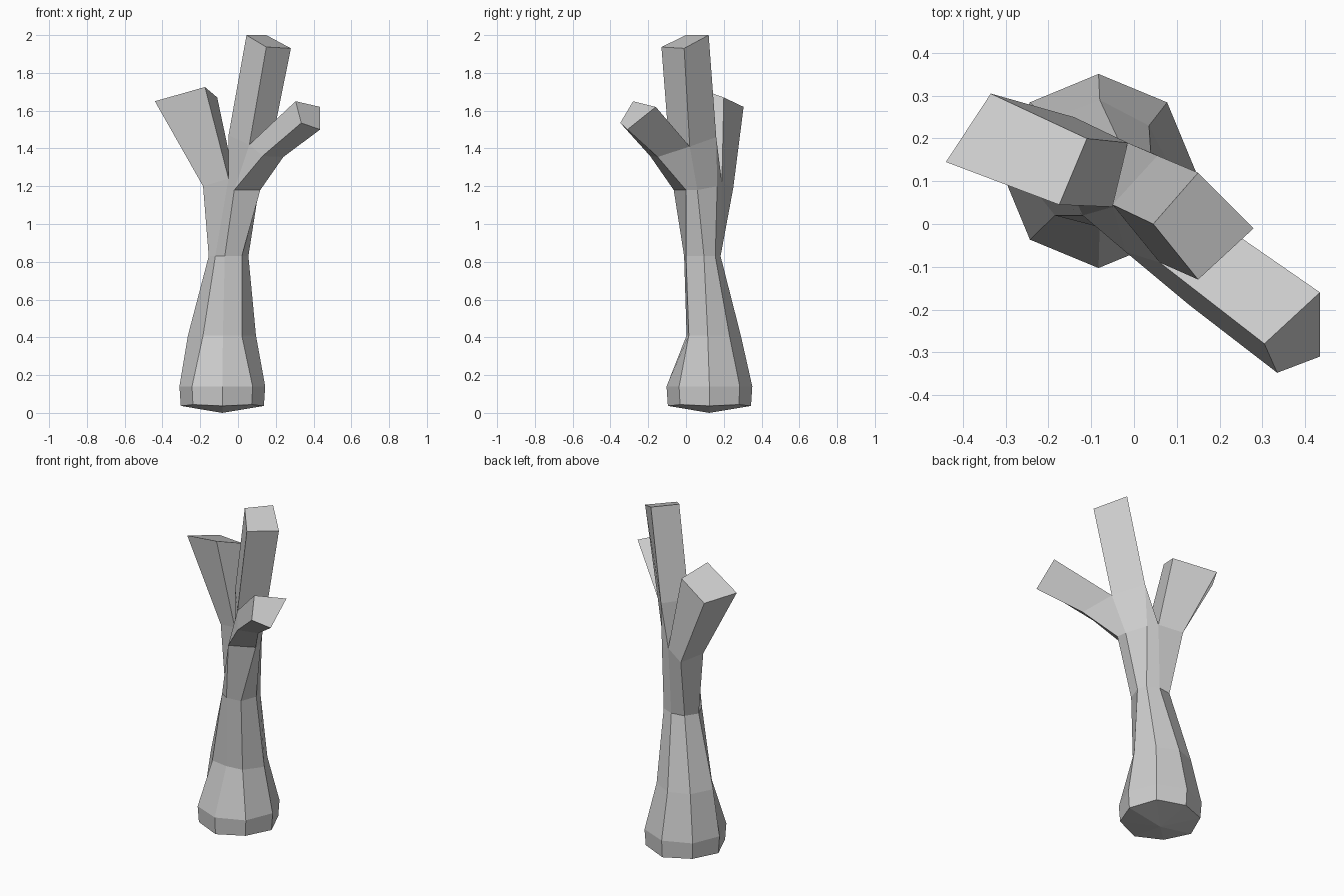
import bpy, bmesh
from math import cos, sin, pi

if "Cube" in bpy.data.objects:
    bpy.data.objects.remove(bpy.data.objects["Cube"])

bm = bmesh.new()

def verts(points):
    return [bm.verts.new(p) for p in points]

def circle(radius, z):
    return verts([(-0.083 + radius * cos(i * pi / 4), 0.124 + radius * sin(i * pi / 4),
                   z + 0.007 * (i % 2) * (z < 0.1)) for i in range(8)])

def level(points, z):
    return verts([(x, y, z) for x, y in points])

def bridge(a, b, closed=True):
    n = len(a)
    for i in range(n if closed else n - 1):
        j = (i + 1) % n
        bm.faces.new((a[i], a[j], b[j], b[i]))

# Eight-sided trunk, counter-clockwise from +x
foot = circle(0.22, 0.037)
flare = circle(0.227, 0.14)
lower = level([(0.095, 0.115), (0.035, 0.23), (-0.08, 0.29), (-0.2, 0.245),
               (-0.265, 0.12), (-0.185, 0.02), (-0.08, 0.003), (0.02, 0.015)], 0.41)
waist = level([(0.055, 0.095), (0.04, 0.155), (-0.03, 0.183), (-0.11, 0.17),
               (-0.155, 0.1), (-0.12, 0.02), (-0.07, -0.01), (0.02, 0.0)], 0.83)
fork = verts([(0.11, 0.06, 1.18), (0.045, 0.165, 1.2), (-0.015, 0.19, 1.22), (-0.14, 0.25, 1.19),
              (-0.185, 0.1, 1.2), (-0.05, 0.04, 1.24), (-0.02, -0.065, 1.18), (0.118, 0.0, 1.18)])
for a, b in ((foot, flare), (flare, lower), (lower, waist), (waist, fork)):
    bridge(a, b)

# Slightly pointed underside
tip = bm.verts.new((-0.083, 0.124, 0))
for i in range(8):
    bm.faces.new((tip, foot[(i + 1) % 8], foot[i]))

# Left branch grows from the rear-left half of the fork
left_end = verts([(-0.11, 0.2, 1.67), (-0.335, 0.305, 1.62), (-0.44, 0.145, 1.65), (-0.175, 0.045, 1.725)])
bridge(fork[2:6], left_end)
bm.faces.new(left_end)

# Tall middle branch: corners rear, right, front, left
mid = verts([(0.055, 0.16, 1.46), (0.175, 0.02, 1.41), (0.06, -0.09, 1.42), (-0.05, 0.045, 1.47)])
top = verts([(0.15, 0.12, 2.0), (0.28, -0.01, 1.93), (0.15, -0.13, 1.937), (0.045, 0.0, 2.0)])
bridge(mid, top)
bm.faces.new(top)

# Bent right branch: upper edges spring from the middle branch
elbow = verts([(0.24, -0.15, 1.355), (0.13, -0.19, 1.36)])
right_end = verts([(0.305, -0.28, 1.65), (0.435, -0.16, 1.62), (0.435, -0.31, 1.5), (0.335, -0.348, 1.535)])
bridge([mid[2], mid[1], elbow[0], elbow[1]], right_end)
bm.faces.new(right_end)

# Shared skin between fork, middle branch and right branch
# (the inner wall between middle and right branch is opened)
for face in list(bm.faces):
    if set(face.verts) == {mid[1], mid[2], elbow[0], elbow[1]}:
        bm.faces.remove(face)
for f in ((fork[0], fork[1], mid[0], mid[1]),
          (fork[1], fork[2], mid[0]),
          (fork[2], fork[5], mid[3], mid[0]),
          (fork[5], fork[6], mid[2], mid[3]),
          (fork[6], elbow[1], mid[2]),
          (fork[6], fork[7], elbow[0], elbow[1]),
          (fork[7], fork[0], mid[1], elbow[0])):
    bm.faces.new(f)

bmesh.ops.recalc_face_normals(bm, faces=bm.faces)
mesh = bpy.data.meshes.new("tree_trunk")
bm.to_mesh(mesh)
bm.free()
bpy.context.collection.objects.link(bpy.data.objects.new("tree_trunk", mesh))
